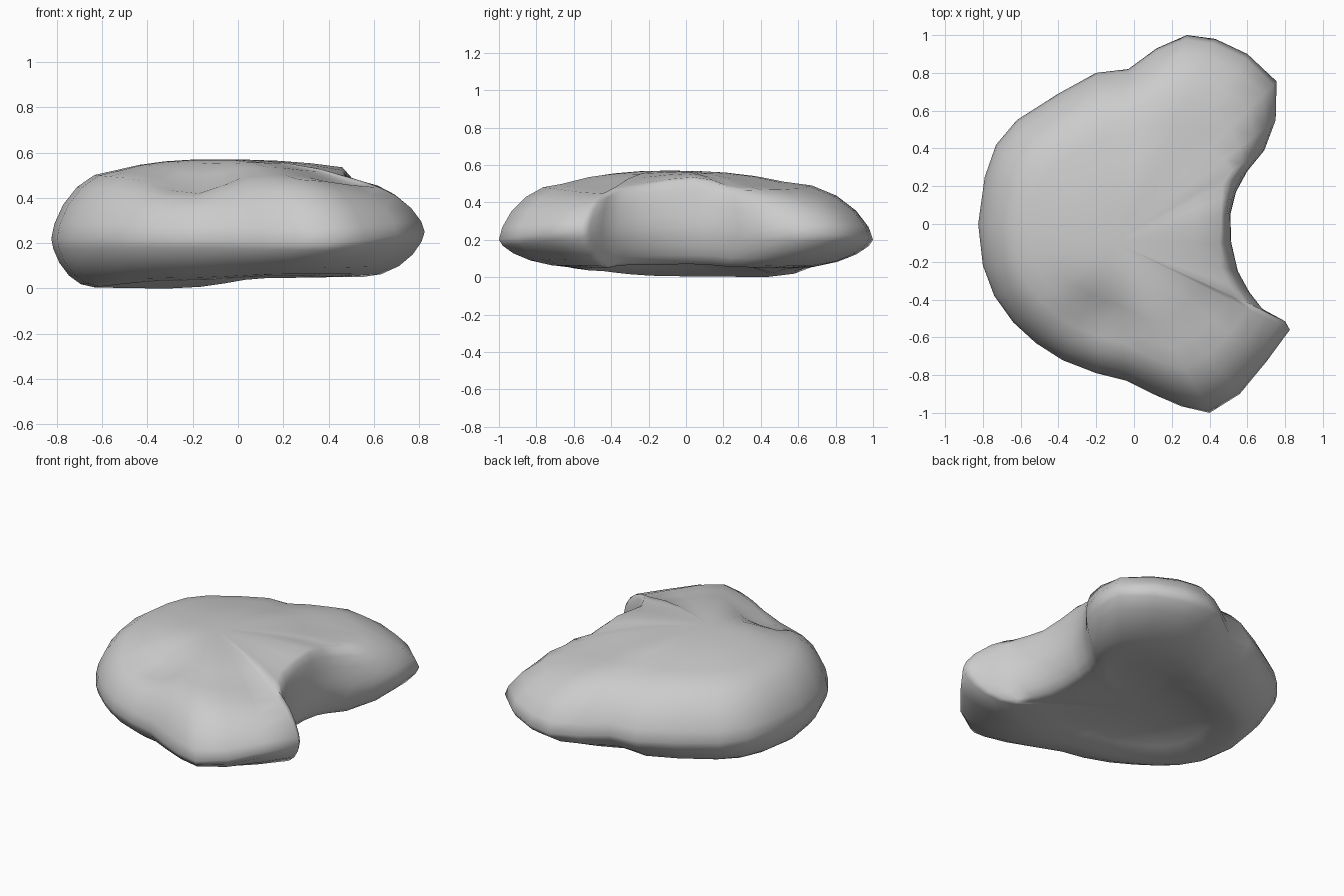
import bpy, bmesh, math

if "Cube" in bpy.data.objects:
    bpy.data.objects.remove(bpy.data.objects["Cube"])

# Outline of the bean-shaped body seen from above (counted clockwise)
OUTLINE = [(.28, 1.0), (.43, .98), (.6, .9), (.755, .755), (.75, .55), (.69, .39),
           (.6, .28), (.54, .17), (.51, .05), (.515, -.1), (.55, -.25), (.61, -.36),
           (.68, -.45), (.8, -.515), (.825, -.56), (.7, -.73), (.56, -.9), (.4, -1.0),
           (.25, -.965), (.1, -.9), (-.04, -.83), (-.2, -.79), (-.38, -.72), (-.52, -.63),
           (-.64, -.52), (-.74, -.38), (-.8, -.22), (-.825, 0), (-.79, .25), (-.73, .42),
           (-.62, .55), (-.4, .69), (-.2, .8), (-.03, .82), (.12, .93)]
N = len(OUTLINE)
CX, CY, TOP, BOTTOM = -.1, -.1, .57, .1

# Outline index: (top shoulder, bottom shoulder, top z, widest z, bottom z)
KEYS = {0: (.57, .58, .51, .2, .045), 3: (.58, .66, .485, .23, .05),
        5: (.78, .75, .48, .24, .055), 8: (.92, .85, .535, .27, .07),
        11: (.84, .78, .49, .25, .065), 14: (.66, .7, .46, .25, .05),
        17: (.62, .55, .5, .2, .055), 22: (.6, .62, .5, .22, .035),
        27: (.62, .74, .52, .22, .005), 31: (.62, .66, .52, .2, 0.0),
        N: (.57, .58, .51, .2, .045)}


def section(i):
    a = max(k for k in KEYS if k <= i)
    b = min(k for k in KEYS if k > i)
    t = (i - a) / (b - a)
    t = t * t * (3 - 2 * t)
    return [p + (q - p) * t for p, q in zip(KEYS[a], KEYS[b])]


def point(i, ring, side):
    """ring 0..1 is the broad face, 1..2 the rounded flank."""
    st, sb, zt, zm, zb = section(i)
    s, centre, edge = (st, TOP, zt) if side > 0 else (sb, BOTTOM, zb)
    if ring <= 1:
        f = s * ring
        z = centre + (edge - centre) * ring ** 2.5
    else:
        a = (ring - 1) * math.pi / 2
        f = s + (1 - s) * math.sin(a)
        z = zm + (edge - zm) * max(0, math.cos(a)) ** 1.3
    x = CX + (OUTLINE[i][0] - CX) * f
    y = CY + (OUTLINE[i][1] - CY) * f
    if side > 0:   # dent on the front left shoulder
        z -= .075 * math.exp(-((x + .2) ** 2 + (y + .54) ** 2) / .025)
    return x, y, z


# Body lofted from the top pole, round the rim, to the bottom pole
bm = bmesh.new()
steps = [.25, .5, .75, 1, 1.2, 1.4, 1.6, 1.8]
levels = [(r, 1) for r in steps] + [(2, 1)] + [(r, -1) for r in reversed(steps)]
rings = [[bm.verts.new(point(i, r, s)) for i in range(N)] for r, s in levels]
top = bm.verts.new((CX, CY, TOP))
low = bm.verts.new((CX, CY, BOTTOM))
for i in range(N):
    j = (i + 1) % N
    bm.faces.new((top, rings[0][i], rings[0][j]))
    bm.faces.new((low, rings[-1][j], rings[-1][i]))
    for a, b in zip(rings, rings[1:]):
        bm.faces.new((a[i], b[i], b[j], a[j]))
bmesh.ops.recalc_face_normals(bm, faces=bm.faces)
for f in bm.faces:
    f.smooth = True
mesh = bpy.data.meshes.new("bean_body")
bm.to_mesh(mesh)
bm.free()
body = bpy.data.objects.new("bean_body", mesh)
bpy.context.collection.objects.link(body)
